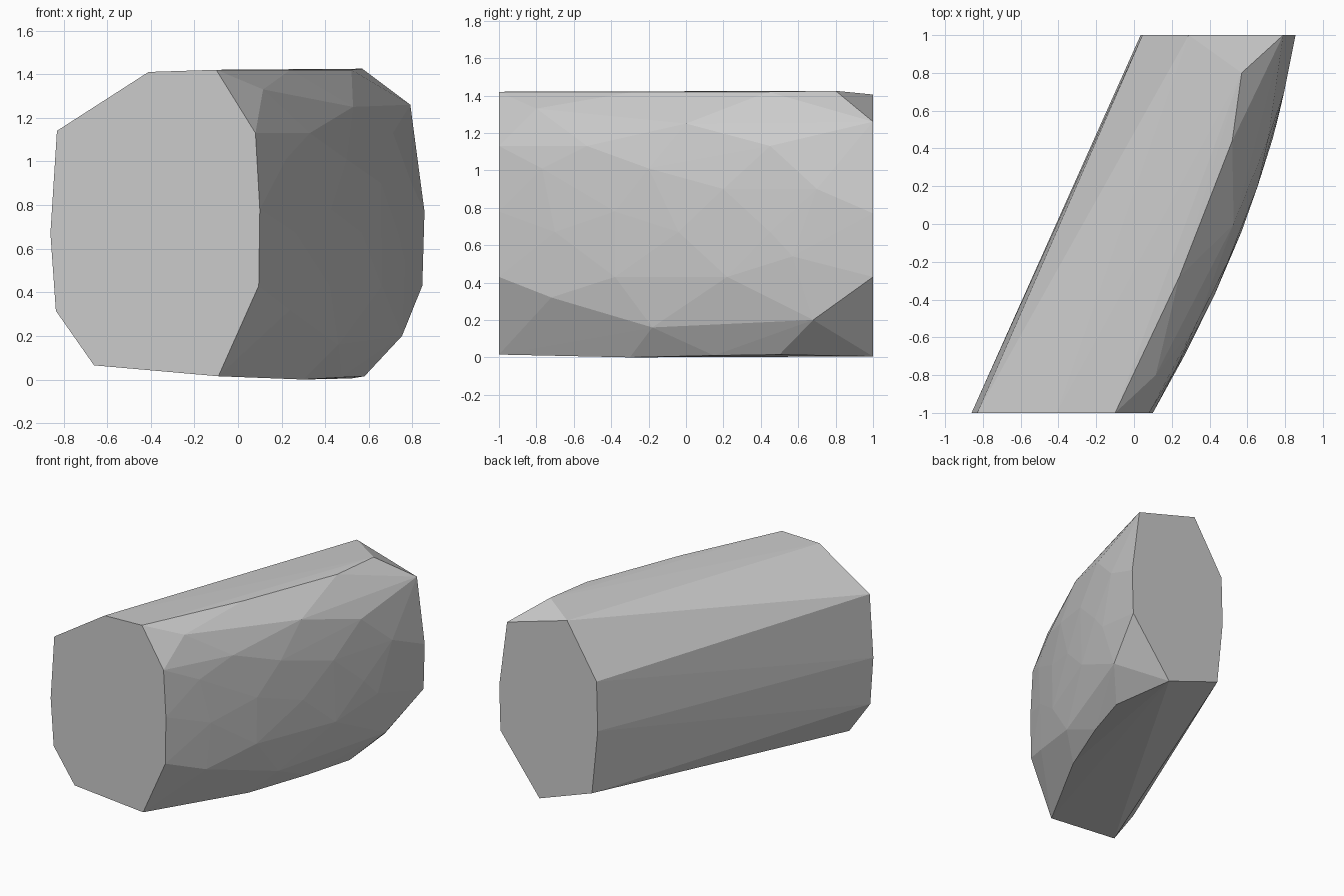
import bpy
import bmesh
from math import radians

if "Cube" in bpy.data.objects:
    bpy.data.objects.remove(bpy.data.objects["Cube"], do_unlink=True)


def make_material(name, level):
    material = bpy.data.materials.new(name)
    material.use_nodes = True
    colour = (level, level, level, 1)
    material.diffuse_color = colour
    material.node_tree.nodes["Principled BSDF"].inputs["Base Color"].default_value = colour
    return material


def bulged_side(y, z):
    """Point on the gently domed flank."""
    t = (z - 0.7) / 0.62
    x = 0.585 + 0.38 * y - 0.11 * y * y - 0.01 * t ** 2 - 0.08 * t ** 4
    return (x, y, z)


def hull_object(name, points, material):
    """Wrap the points in a flat-faceted convex shell."""
    bm = bmesh.new()
    for point in points:
        bm.verts.new(point)
    result = bmesh.ops.convex_hull(bm, input=bm.verts[:])
    loose = set(result["geom_interior"]) | set(result["geom_unused"])
    bmesh.ops.delete(bm, geom=[v for v in loose if isinstance(v, bmesh.types.BMVert)],
                     context="VERTS")
    bmesh.ops.dissolve_limit(bm, angle_limit=radians(0.3), verts=bm.verts[:], edges=bm.edges[:])
    bmesh.ops.recalc_face_normals(bm, faces=bm.faces[:])
    mesh = bpy.data.meshes.new(name)
    bm.to_mesh(mesh)
    bm.free()
    mesh.materials.append(material)
    obj = bpy.data.objects.new(name, mesh)
    bpy.context.collection.objects.link(obj)
    return obj


# Flat end outlines (x, z)
front_outline = [(-0.83, 1.14), (-0.41, 1.41), (-0.1, 1.42), (0.08, 1.13), (0.1, 0.78),
                 (0.095, 0.43), (-0.09, 0.015), (-0.66, 0.065), (-0.835, 0.315), (-0.86, 0.67)]
back_outline = [(0.29, 1.405), (0.79, 1.26), (0.855, 0.77), (0.845, 0.43),
                (0.52, 0.005), (0.083, 0.16), (0.035, 0.64), (0.045, 1.01)]

# Upper and lower rims of the domed flank
top_rim = [(0.24, -0.28, 1.42), (0.52, 0.44, 1.42), (0.57, 0.8, 1.425)]
bottom_rim = [(0.3, -0.3, 0), (0.475, 0.15, 0.01), (0.58, 0.5, 0.015)]

# Facet corners on the domed flank: height, then stations along the length
flank_rows = [
    (1.33, [-0.8]),
    (1.25, [0]),
    (1.13, [-0.53, 0.45]),
    (1.01, [-0.77, -0.2]),
    (0.9, [0.2, 0.7]),
    (0.78, [-0.38]),
    (0.67, [-0.7, -0.04, 0.45]),
    (0.54, [0.57]),
    (0.43, [-0.38, 0.22]),
    (0.32, [-0.72]),
    (0.2, [0.68]),
    (0.16, [-0.18]),
]

points = [(x, -1, z) for x, z in front_outline]
points += [(x, 1, z) for x, z in back_outline]
points += top_rim + bottom_rim
points += [bulged_side(y, z) for z, stations in flank_rows for y in stations]

# Faceted slanted block
hull_object("faceted_block", points, make_material("light grey", 0.6))
